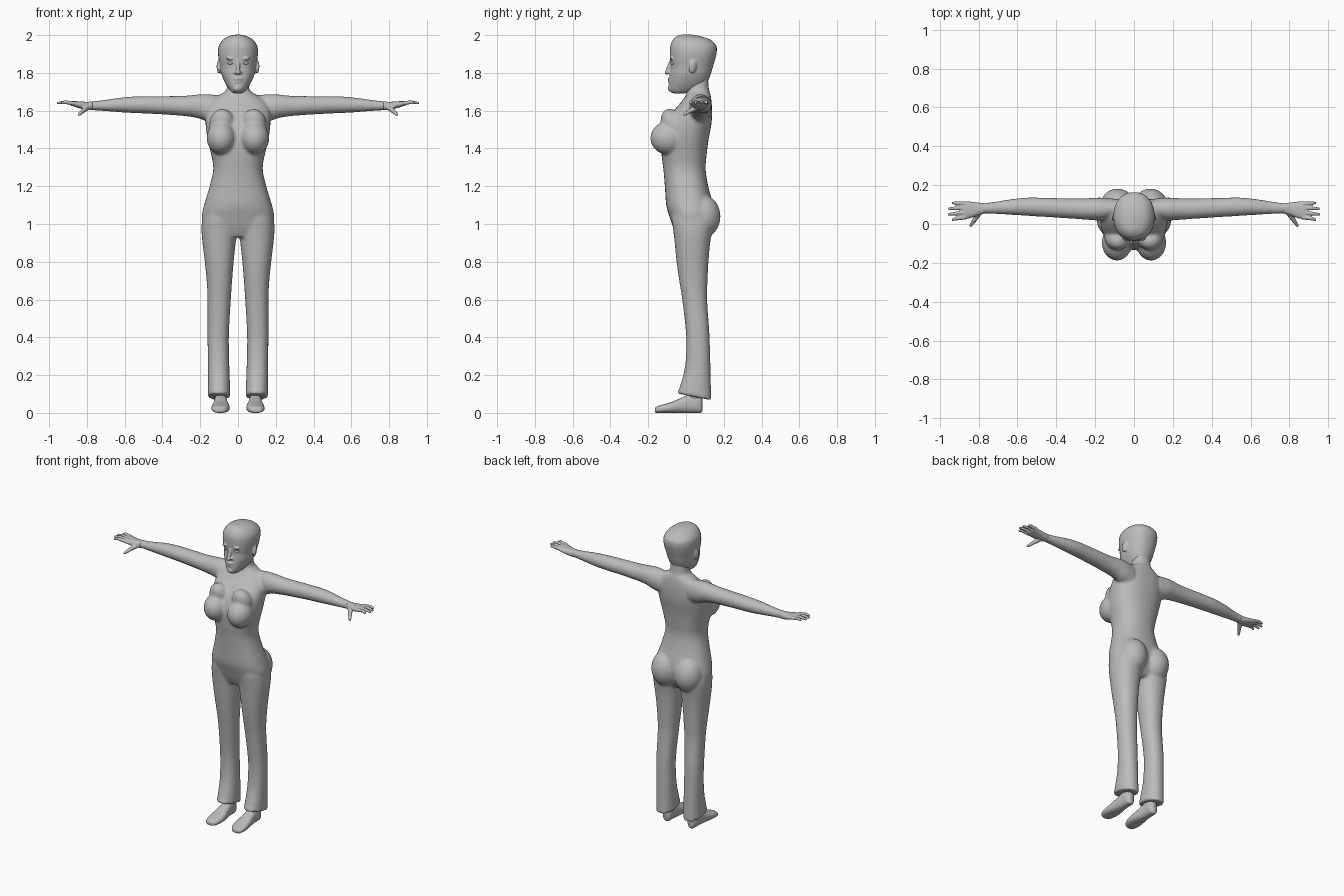
import bpy, bmesh, math
from mathutils import Vector, Matrix

grey = bpy.data.materials.new("plain grey")
grey.diffuse_color = (0.5, 0.5, 0.5, 1)


def catmull(p0, p1, p2, p3, t):
    return [0.5 * (2*b + (c - a)*t + (2*a - 5*b + 4*c - d)*t*t + (3*b - a - 3*c + d)*t**3)
            for a, b, c, d in zip(p0, p1, p2, p3)]


def loft(bm, axis, rows, power=2.0, side=1, seg=32, steps=4):
    """Skin smooth rings; each row is (position, a_min, a_max, b_min, b_max)."""
    path = []
    for i in range(len(rows) - 1):
        four = [rows[max(0, min(len(rows) - 1, i + k))] for k in (-1, 0, 1, 2)]
        path += [catmull(*four, s / steps) for s in range(steps)]
    path.append(rows[-1])
    rings = []
    for t, a0, a1, b0, b1 in path:
        ring = []
        for k in range(seg):
            c, s = math.cos(2*math.pi*k/seg), math.sin(2*math.pi*k/seg)
            a = (a0 + a1)/2 + (a1 - a0)/2 * math.copysign(abs(c)**(2/power), c)
            b = (b0 + b1)/2 + (b1 - b0)/2 * math.copysign(abs(s)**(2/power), s)
            x, y, z = {'x': (t, a, b), 'y': (a, t, b), 'z': (a, b, t)}[axis]
            ring.append(bm.verts.new((x * side, y, z)))
        rings.append(ring)
    for r, q in zip(rings, rings[1:]):
        for k in range(seg):
            bm.faces.new((r[k], r[(k+1) % seg], q[(k+1) % seg], q[k]))
    bm.faces.new(rings[0])
    bm.faces.new(rings[-1])
    return [v for ring in rings for v in ring]


def ball(bm, centre, size, rot=(0, 0, 0)):
    m = Matrix.Translation(centre)
    for angle, ax in zip(rot, 'XYZ'):
        m = m @ Matrix.Rotation(angle, 4, ax)
    bmesh.ops.create_uvsphere(bm, u_segments=24, v_segments=14, radius=1,
                              matrix=m @ Matrix.Diagonal((*size, 1)))


def rod(bm, p, q, r0, r1):
    p, q = Vector(p), Vector(q)
    d = q - p
    m = Matrix.Translation((p + q)/2) @ d.to_track_quat('Z', 'Y').to_matrix().to_4x4()
    bmesh.ops.create_cone(bm, cap_ends=True, segments=10, radius1=r0, radius2=r1,
                          depth=d.length, matrix=m)
    ball(bm, q, (r1, r1, r1))


def finish(name, bm, voxel=0, smooth=0):
    bmesh.ops.recalc_face_normals(bm, faces=bm.faces)
    for f in bm.faces:
        f.smooth = True
    me = bpy.data.meshes.new(name)
    bm.to_mesh(me)
    bm.free()
    me.materials.append(grey)
    ob = bpy.data.objects.new(name, me)
    bpy.context.collection.objects.link(ob)
    if voxel:
        mod = ob.modifiers.new("blend", 'REMESH')
        mod.mode, mod.voxel_size, mod.use_smooth_shade = 'VOXEL', voxel, True
    if smooth:
        mod = ob.modifiers.new("soften", 'SMOOTH')
        mod.factor, mod.iterations = 0.5, smooth
    return ob


# Body: torso, neck, bust, seat, arms and trouser legs blended together
body = bmesh.new()
torso = [(0.93, .12, -.045, .10), (0.98, .178, -.068, .13), (1.04, .192, -.088, .145),
         (1.10, .180, -.105, .143), (1.20, .150, -.112, .118), (1.29, .131, -.120, .104),
         (1.37, .143, -.130, .110), (1.45, .162, -.132, .120), (1.53, .172, -.112, .135),
         (1.60, .170, -.065, .138), (1.65, .145, -.022, .135), (1.685, .095, .0, .13),
         (1.71, .062, .006, .122), (1.76, .056, .008, .118), (1.80, .054, .01, .115)]
loft(body, 'z', [(z, -w, w, f, b) for z, w, f, b in torso], 2.3)
arm = [(.10, .03, .13, 1.53, 1.682), (.17, .018, .136, 1.545, 1.688), (.22, .020, .134, 1.562, 1.685),
       (.30, .026, .131, 1.573, 1.678), (.45, .036, .135, 1.583, 1.677), (.55, .042, .136, 1.587, 1.675),
       (.63, .047, .128, 1.592, 1.668), (.72, .052, .114, 1.599, 1.655), (.79, .054, .106, 1.602, 1.649)]
leg = [(.085, .040, .160, -.045, .135), (.14, .042, .160, -.032, .132), (.22, .045, .159, -.010, .130),
       (.30, .047, .160, .000, .128), (.42, .048, .161, .0, .124), (.60, .038, .161, -.020, .112),
       (.70, .031, .166, -.036, .114), (.80, .023, .176, -.050, .119), (.90, .012, .188, -.060, .128),
       (.97, .003, .193, -.068, .140), (1.03, .002, .188, -.075, .145), (1.10, .02, .165, -.07, .13)]
for s in (1, -1):
    loft(body, 'x', arm, 2.0, s)
    for v in loft(body, 'z', leg, 2.2, s):
        if v.co.z < 0.12:                        # hem dips towards the heel
            v.co.z -= 0.2 * (v.co.y - 0.045)
    ball(body, (s*.088, -.095, 1.455), (.078, .094, .088))
    ball(body, (s*.083, -.065, 1.52), (.070, .062, .095), (.45, 0, 0))
    ball(body, (s*.085, .085, 1.04), (.092, .098, .115))
finish("body", body, 0.008, 7)

# Head with nose, lips, chin, brows and ears
head = bmesh.new()
skull = [(1.692, .022, -.068, -.0), (1.70, .036, -.082, .03), (1.72, .052, -.091, .08),
         (1.75, .070, -.090, .112), (1.79, .087, -.086, .130), (1.83, .094, -.081, .142),
         (1.87, .102, -.084, .154), (1.91, .106, -.086, .163), (1.945, .101, -.083, .160),
         (1.975, .080, -.070, .130), (1.992, .053, -.052, .085), (2.002, .018, -.03, .04)]
loft(head, 'z', [(z, -w, w, f, b) for z, w, f, b in skull], 2.2)
rod(head, (0, -.078, 1.865), (0, -.101, 1.802), .009, .0125)
ball(head, (0, -.087, 1.768), (.024, .011, .007))
ball(head, (0, -.085, 1.753), (.021, .011, .008))
ball(head, (0, -.080, 1.718), (.024, .017, .018))
for s in (1, -1):
    ball(head, (s*.014, -.089, 1.802), (.009, .010, .008))
    ball(head, (s*.040, -.077, 1.876), (.024, .010, .007))
    ball(head, (s*.102, .035, 1.832), (.010, .021, .036), (-.2, 0, s*.3))
finish("head", head, 0.005, 3)

# Eyes
eyes = bmesh.new()
for s in (1, -1):
    ball(eyes, (s*.039, -.070, 1.852), (.016, .011, .008))
finish("eyes", eyes)

# Hands: palm, four fingers and a drooping thumb
hands = bmesh.new()
palm = [(.77, .053, .107, 1.602, 1.649), (.80, .046, .110, 1.604, 1.647), (.84, .031, .115, 1.613, 1.649),
        (.87, .025, .117, 1.622, 1.651), (.888, .028, .114, 1.629, 1.648)]
fingers = [(.034, .022, .940), (.058, .050, .960), (.083, .079, .958), (.106, .108, .938)]
for s in (1, -1):
    loft(hands, 'x', palm, 2.4, s, 20, 3)
    for y0, y1, tip in fingers:
        mid = (s*.915, (y0 + y1)/2, 1.645)
        rod(hands, (s*.868, y0, 1.638), mid, .0115, .010)
        rod(hands, mid, (s*(tip - .007), y1, 1.640), .010, .007)
    rod(hands, (s*.795, .062, 1.620), (s*.822, .020, 1.598), .017, .012)
    rod(hands, (s*.822, .020, 1.598), (s*.841, -.008, 1.580), .012, .008)
finish("hands", hands, 0.004, 2)

# Shoes: low toe rising to the ankle, on a flat sole
shoes = bmesh.new()
shoe = [(-.165, .082, .112, .004, .022), (-.155, .062, .130, .0, .034), (-.12, .047, .140, .0, .045),
        (-.07, .045, .138, .0, .060), (-.02, .053, .130, .0, .082), (.02, .058, .126, .0, .10),
        (.06, .060, .124, .0, .10), (.078, .066, .118, .0, .09), (.088, .08, .104, .01, .07)]
for s in (1, -1):
    verts = loft(shoes, 'y', shoe, 2.5, s, 24, 3)
    for v in verts:
        v.co.z = max(v.co.z, 0.0)
    loft(shoes, 'z', [(.05, .062, .122, .0, .08), (.14, .07, .125, .015, .09)], 2, s, 20, 2)
finish("shoes", shoes)
